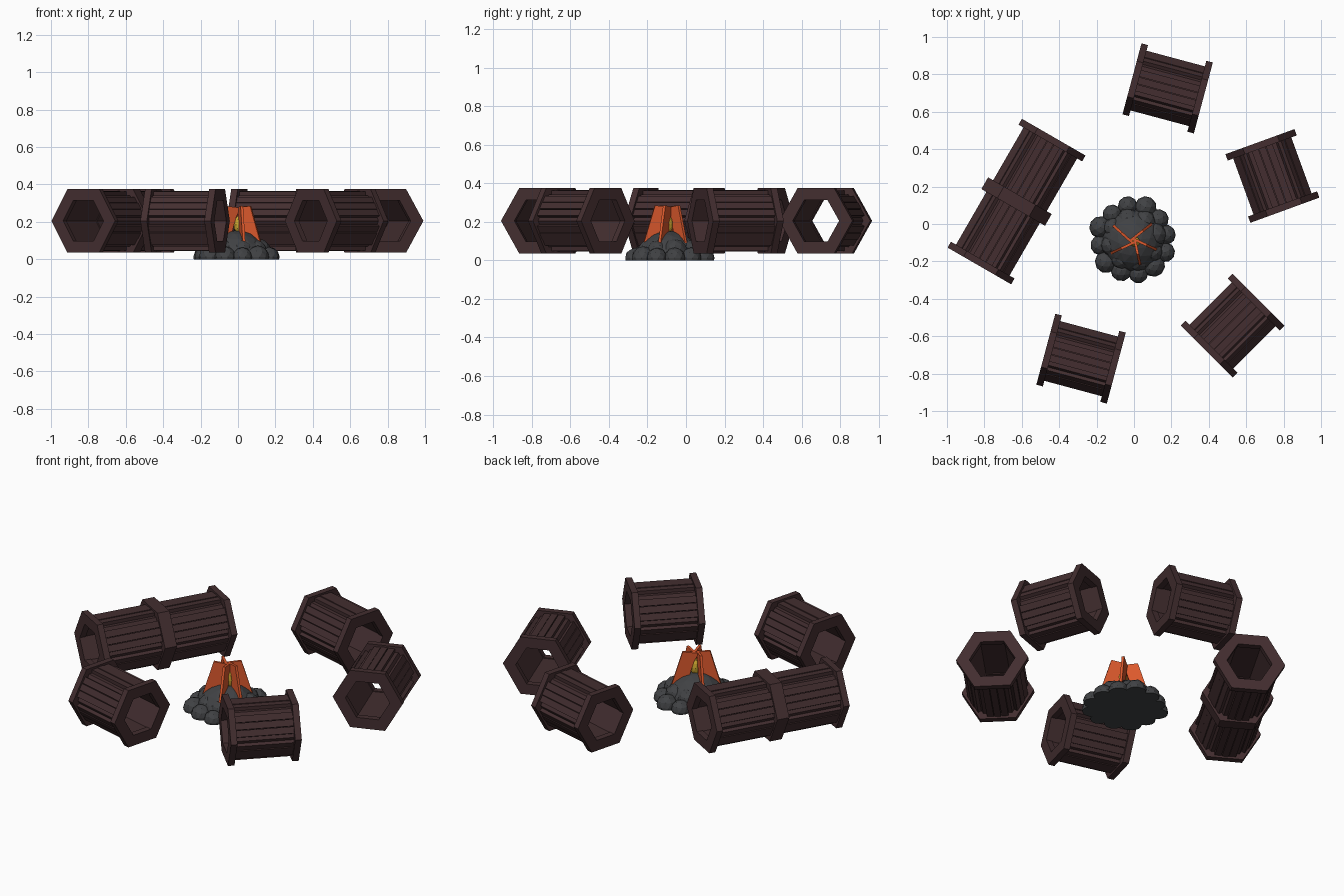
import bpy, bmesh, math, random
from mathutils import Matrix, Vector

old = bpy.data.objects.get("Cube")
if old:
    bpy.data.objects.remove(old)
random.seed(4)


def material(name, rgb):
    m = bpy.data.materials.new(name)
    m.use_nodes = True
    m.diffuse_color = (*rgb, 1)
    bsdf = next(n for n in m.node_tree.nodes if n.type == 'BSDF_PRINCIPLED')
    bsdf.inputs["Base Color"].default_value = (*rgb, 1)
    return m


WOOD = material("dark wood", (0.056, 0.027, 0.029))
STONE = material("charcoal stone", (0.052, 0.054, 0.058))
EMBER = material("ember orange", (0.72, 0.10, 0.026))
FLAME = material("flame yellow", (0.60, 0.38, 0.03))


def finish(bm, name, mat, matrix=Matrix()):
    bmesh.ops.recalc_face_normals(bm, faces=bm.faces[:])
    mesh = bpy.data.meshes.new(name)
    bm.to_mesh(mesh)
    bm.free()
    mesh.materials.append(mat)
    ob = bpy.data.objects.new(name, mesh)
    ob.matrix_world = matrix
    bpy.context.collection.objects.link(ob)
    return ob


def hex_tube(bm, x0, x1, inner, outer):
    """Hollow hexagonal prism along x; inner and outer are flat-to-centre sizes."""
    def loop(x, flat):
        r = flat / math.cos(math.pi / 6)
        return [bm.verts.new((x, r * math.cos(k * math.pi / 3), r * math.sin(k * math.pi / 3)))
                for k in range(6)]
    loops = [loop(x0, inner), loop(x0, outer), loop(x1, outer), loop(x1, inner)]
    for a, b in zip(loops, loops[1:] + loops[:1]):
        for k in range(6):
            n = (k + 1) % 6
            bm.faces.new((a[k], a[n], b[n], b[k]))


def box(bm, size, centre, turn=Matrix()):
    m = turn @ Matrix.Translation(centre) @ Matrix.Diagonal((*size, 1))
    bmesh.ops.create_cube(bm, size=1, matrix=m)


RING, HEIGHT = 0.036, 0.205


def hollow_seat(name, x, y, angle, length, middle=False):
    place = Matrix.Translation((x, y, HEIGHT)) @ Matrix.Rotation(math.radians(angle), 4, 'Z')
    half = length / 2
    # Hexagonal end collars
    bm = bmesh.new()
    hex_tube(bm, -half, -half + RING, 0.108, 0.17)
    hex_tube(bm, half - RING, half, 0.108, 0.17)
    if middle:
        hex_tube(bm, -RING, RING, 0.108, 0.17)
    finish(bm, name + "_collars", WOOD, place)
    # Inner tube
    bm = bmesh.new()
    hex_tube(bm, -half + 0.01, half - 0.01, 0.113, 0.137)
    finish(bm, name + "_tube", WOOD, place)
    # Three boards on each of the six sides
    bm = bmesh.new()
    for side in range(6):
        turn = Matrix.Rotation(side * math.pi / 3, 4, 'X')
        for i in (-1, 0, 1):
            top = 0.16 if i == 0 else 0.157
            box(bm, (length - RING, 0.037, top - 0.12), (0, i * 0.04, (top + 0.12) / 2), turn)
    finish(bm, name + "_boards", WOOD, place)


hollow_seat("back_seat", 0.18, 0.725, -15, 0.395)
hollow_seat("left_back_seat", 0.74, 0.257, -70, 0.39)
hollow_seat("left_front_seat", 0.527, -0.543, 45, 0.39)
hollow_seat("front_seat", -0.283, -0.72, -15, 0.39)
hollow_seat("long_bench", -0.628, 0.12, 60, 0.795, middle=True)

# Fire mound: a dome with stones around it, cut flat at the ground
CX, CY = -0.005, -0.085


def stone(name, x, y, z, r, detail=2):
    bm = bmesh.new()
    m = Matrix.Translation((x, y, z)) @ Matrix.Rotation(random.uniform(0, 6), 4, 'Z')
    bmesh.ops.create_icosphere(bm, subdivisions=detail, radius=r, matrix=m)
    cut = bmesh.ops.bisect_plane(bm, geom=bm.verts[:] + bm.edges[:] + bm.faces[:],
                                 plane_co=(0, 0, 0), plane_no=(0, 0, -1), clear_outer=True)
    rim = [e for e in cut["geom_cut"] if isinstance(e, bmesh.types.BMEdge)]
    bmesh.ops.holes_fill(bm, edges=rim)
    finish(bm, name, STONE)


stone("mound", CX, CY - 0.005, -0.02, 0.175, 3)
for count, dist, z, size, label in ((12, 0.182, 0.012, 0.056, "outer_stone"),
                                    (8, 0.115, 0.045, 0.062, "inner_stone")):
    for i in range(count):
        a = math.tau * (i + 0.3) / count
        d = dist + random.uniform(-0.008, 0.008)
        stone(f"{label}_{i + 1}", CX + d * math.cos(a), CY + d * math.sin(a),
              z, size + random.uniform(-0.006, 0.006))

# Leaning fire blades, thin and upright, meeting near the middle
PROFILE = [(0.135, 0.09), (0.075, 0.285), (-0.012, 0.275), (0.015, 0.22), (0.05, 0.10)]
for i, deg in enumerate((138, 38, 205, 282, 335)):
    bm = bmesh.new()
    face = bm.faces.new([bm.verts.new((r, -0.007, z)) for r, z in PROFILE])
    ext = bmesh.ops.extrude_face_region(bm, geom=[face])
    bmesh.ops.translate(bm, vec=(0, 0.014, 0),
                        verts=[v for v in ext["geom"] if isinstance(v, bmesh.types.BMVert)])
    turn = Matrix.Rotation(math.radians(deg), 4, 'Z') @ Matrix.Translation((0, 0.01, 0))
    finish(bm, f"fire_blade_{i + 1}", EMBER, Matrix.Translation((CX, CY - 0.005, 0)) @ turn)

# Yellow flame core
bm = bmesh.new()
bmesh.ops.create_icosphere(bm, subdivisions=2, radius=1,
                           matrix=Matrix.Diagonal((0.028, 0.028, 0.05, 1)))
finish(bm, "flame_core", FLAME, Matrix.Translation((CX + 0.01, CY - 0.01, 0.185)))
